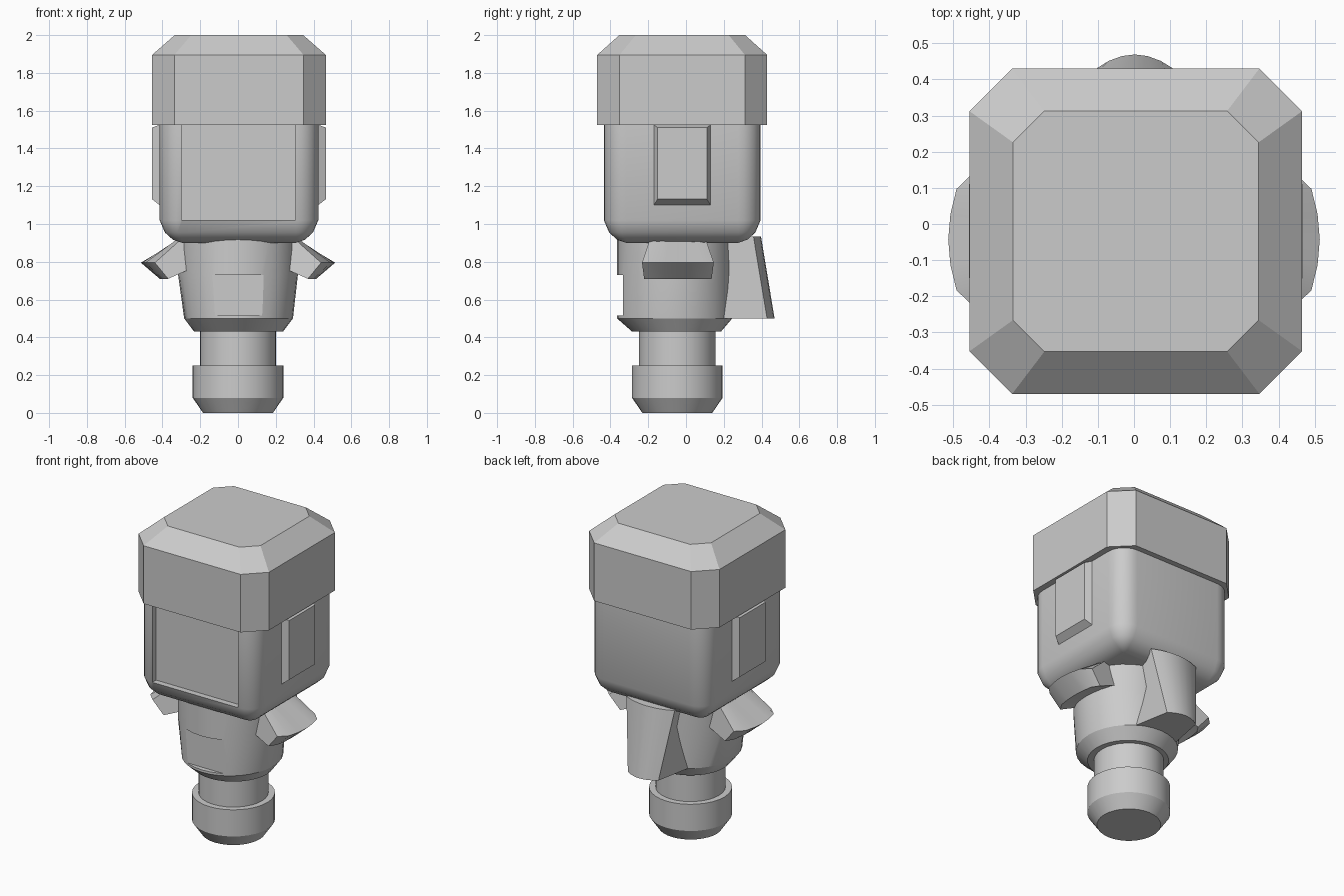
import bpy, math

if "Cube" in bpy.data.objects:
    bpy.data.objects.remove(bpy.data.objects["Cube"])


def mesh_object(name, verts, faces, smooth=None):
    me = bpy.data.meshes.new(name)
    me.from_pydata(verts, [], faces)
    ob = bpy.data.objects.new(name, me)
    bpy.context.collection.objects.link(ob)
    bpy.ops.object.select_all(action='DESELECT')
    ob.select_set(True)
    bpy.context.view_layer.objects.active = ob
    bpy.ops.object.mode_set(mode='EDIT')
    bpy.ops.mesh.select_all(action='SELECT')
    bpy.ops.mesh.normals_make_consistent(inside=False)
    bpy.ops.object.mode_set(mode='OBJECT')
    if smooth:
        bpy.ops.object.shade_smooth_by_angle(angle=math.radians(smooth))
    return ob


def loft(name, rings, smooth=None):
    """Join equal-length closed rings and cap both ends."""
    n = len(rings[0])
    faces = [(k*n + i, k*n + (i+1) % n, (k+1)*n + (i+1) % n, (k+1)*n + i)
             for k in range(len(rings)-1) for i in range(n)]
    faces += [tuple(range(n)), tuple(range((len(rings)-1)*n, len(rings)*n))]
    return mesh_object(name, [p for r in rings for p in r], faces, smooth)


def ellipse(cx, cy, rx, ry, z, n=32):
    return [(cx + rx*math.cos(2*math.pi*i/n), cy + ry*math.sin(2*math.pi*i/n), z)
            for i in range(n)]


def corner_rect(cx, cy, hx, hy, r, z, seg):
    """Rectangle with cut (seg=1) or rounded corners."""
    pts = []
    for q, (sx, sy) in enumerate([(1, 1), (-1, 1), (-1, -1), (1, -1)]):
        for i in range(seg + 1):
            a = math.pi/2*(q + i/seg)
            pts.append((cx + sx*(hx-r) + r*math.cos(a), cy + sy*(hy-r) + r*math.sin(a), z))
    return pts


def cut_box(target, lo, hi):
    v = [(x, y, z) for x in (lo[0], hi[0]) for y in (lo[1], hi[1]) for z in (lo[2], hi[2])]
    f = [(0, 1, 3, 2), (4, 6, 7, 5), (0, 4, 5, 1), (2, 3, 7, 6), (0, 2, 6, 4), (1, 5, 7, 3)]
    cutter = mesh_object("cutter", v, f)
    m = target.modifiers.new("cut", 'BOOLEAN')
    m.operation, m.solver, m.object = 'DIFFERENCE', 'EXACT', cutter
    bpy.context.view_layer.objects.active = target
    bpy.ops.object.modifier_apply(modifier=m.name)
    bpy.data.objects.remove(cutter)


CX, CY = 0.005, -0.02

# chamfered square cap
loft("cap", [corner_rect(CX, CY, 0.46, 0.45, 0.118, 1.525, 1),
             corner_rect(CX, CY, 0.46, 0.45, 0.118, 1.895, 1),
             corner_rect(CX, CY, 0.34, 0.333, 0.087, 2.0, 1)])

# rounded head block with a sunken front panel
head = loft("head", [corner_rect(CX, CY, 0.42-d, 0.415-d, max(0.118-d, 0.015), z, 6)
                     for d, z in [(0.12, 0.9), (0.07, 0.917), (0.028, 0.955),
                                  (0.0, 1.02), (0.0, 1.54)]], 35)
cut_box(head, (-0.30, -0.6, 1.02), (0.305, -0.397, 1.6))

# bevelled side plates
for s, side in ((1, "right"), (-1, "left")):
    def plate(x, y0, y1, z0, z1):
        return [(CX + s*x, y, z) for y, z in ((y0, z0), (y1, z0), (y1, z1), (y0, z1))]
    loft(side + "_plate", [plate(0.40, -0.17, 0.13, 1.10, 1.525),
                           plate(0.42, -0.17, 0.13, 1.10, 1.525),
                           plate(0.461, -0.15, 0.11, 1.132, 1.51)])

# torso with a flat notch in front
torso = loft("torso", [ellipse(0.003, -0.05, 0.235, 0.235, 0.43),
                       ellipse(0.003, -0.06, 0.288, 0.305, 0.5),
                       ellipse(0.0, -0.06, 0.317, 0.305, 0.73),
                       ellipse(0.0, -0.06, 0.317, 0.305, 0.97)], 30)
cut_box(torso, (-0.14, -0.6, 0.515), (0.135, -0.334, 0.73))

# leg and stepped foot
loft("leg", [ellipse(0, -0.046, 0.202, 0.202, z) for z in (0.22, 0.46)], 30)
loft("foot", [ellipse(0, -0.046, r, r, z)
              for r, z in ((0.185, 0), (0.24, 0.08), (0.24, 0.25))], 30)

# stubby arms: flared wedges with a curved tip
ARM = [(-0.19, 0.44), (-0.14, 0.491), (-0.07, 0.508), (0, 0.514),
       (0.07, 0.508), (0.14, 0.491), (0.19, 0.44)]
for s, side in ((1, "right"), (-1, "left")):
    rings = []
    for dy, x in ARM:
        t = abs(dy)/0.19
        rings.append([(s*0.2, -0.043 + dy*0.62, 0.98 + 0.03*t*t),
                      (s*x, -0.043 + dy, 0.795),
                      (s*(0.37 + (x-0.44)*0.6), -0.043 + dy*0.94, 0.71),
                      (s*0.2, -0.043 + dy*0.85, 0.785)])
    loft(side + "_arm", rings, 25)

# back fin: wide at the top, narrow at the bottom, curved outer face
rings = []
for i in range(7):
    u = i/3 - 1
    bow = 0.04*(1 - u*u)
    rings.append([(u*0.09, 0.1, 0.935), (u*0.17, 0.357 + bow, 0.935),
                  (0.002 + u*0.108, 0.429 + bow, 0.5), (u*0.17, 0.1, 0.5)])
loft("back_fin", rings, 25)
